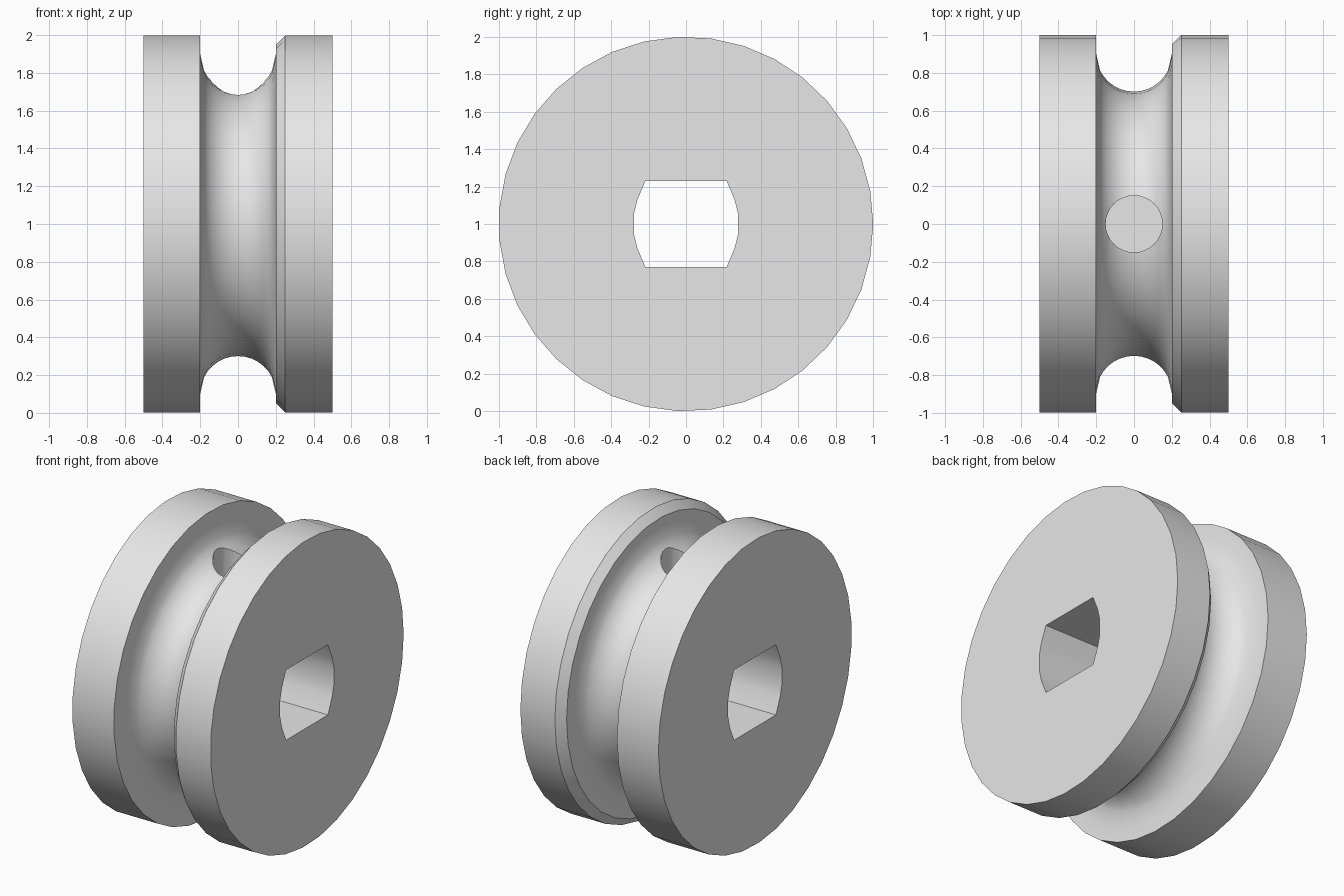
import bpy, bmesh
from math import sin, cos, pi, radians

if "Cube" in bpy.data.objects:
    bpy.data.objects.remove(bpy.data.objects["Cube"], do_unlink=True)

SIDES = 35
grey = bpy.data.materials.new("plain grey")
grey.use_nodes = True
colour = (0.8, 0.8, 0.8, 1)
grey.diffuse_color = colour
grey.node_tree.nodes["Principled BSDF"].inputs["Base Color"].default_value = colour


def make_object(name, bm):
    bmesh.ops.recalc_face_normals(bm, faces=bm.faces)
    mesh = bpy.data.meshes.new(name)
    bm.to_mesh(mesh)
    bm.free()
    mesh.materials.append(grey)
    obj = bpy.data.objects.new(name, mesh)
    bpy.context.collection.objects.link(obj)
    return obj


def loft(name, rings):
    """Skin closed rings of points and cap both ends."""
    bm = bmesh.new()
    loops = [[bm.verts.new(p) for p in ring] for ring in rings]
    n = len(loops[0])
    for a, b in zip(loops, loops[1:]):
        for i in range(n):
            j = (i + 1) % n
            bm.faces.new((a[i], a[j], b[j], b[i]))
    bm.faces.new(loops[0])
    bm.faces.new(loops[-1])
    return make_object(name, bm)


def ring(x, r):
    steps = [2 * pi * i / SIDES for i in range(SIDES)]
    return [(x, r * cos(a), 1 + r * sin(a)) for a in steps]


# Wheel: two rims, a round rope groove, and a chamfer on the left rim
angles = [0] + [26 + 128 * i / 12 for i in range(13)] + [180]
groove = [(-0.2 * cos(radians(a)), 0.9 - 0.2 * sin(radians(a))) for a in angles]
profile = [(-0.5, 1), (-0.2, 1)] + groove + [(0.2, 0.95), (0.25, 1), (0.5, 1)]
wheel = loft("grooved_wheel", [ring(x, r) for x, r in profile])

# Shaft bore with two flats and bowed sides
side = [(0.217, -0.23), (0.26, -0.128), (0.277, -0.058)]
side += [(y, -z) for y, z in reversed(side)]
outline = side + [(-y, -z) for y, z in side]
bore = loft("bore_cutter", [[(x, y, 1 + z) for y, z in outline] for x in (-0.6, 0.6)])

# Set screw hole from the groove down into the bore
hole = loft("screw_hole_cutter", [
    [(0.15 * cos(2 * pi * i / 32), 0.15 * sin(2 * pi * i / 32), z) for i in range(32)]
    for z in (1.0, 2.1)])

bpy.ops.object.select_all(action="DESELECT")
bpy.context.view_layer.objects.active = wheel
wheel.select_set(True)
for cutter in (bore, hole):
    mod = wheel.modifiers.new(cutter.name, "BOOLEAN")
    mod.operation = "DIFFERENCE"
    mod.solver = "EXACT"
    mod.object = cutter
    bpy.ops.object.modifier_apply(modifier=mod.name)
    bpy.data.objects.remove(cutter, do_unlink=True)

bpy.ops.object.shade_smooth_by_angle(angle=radians(30))
